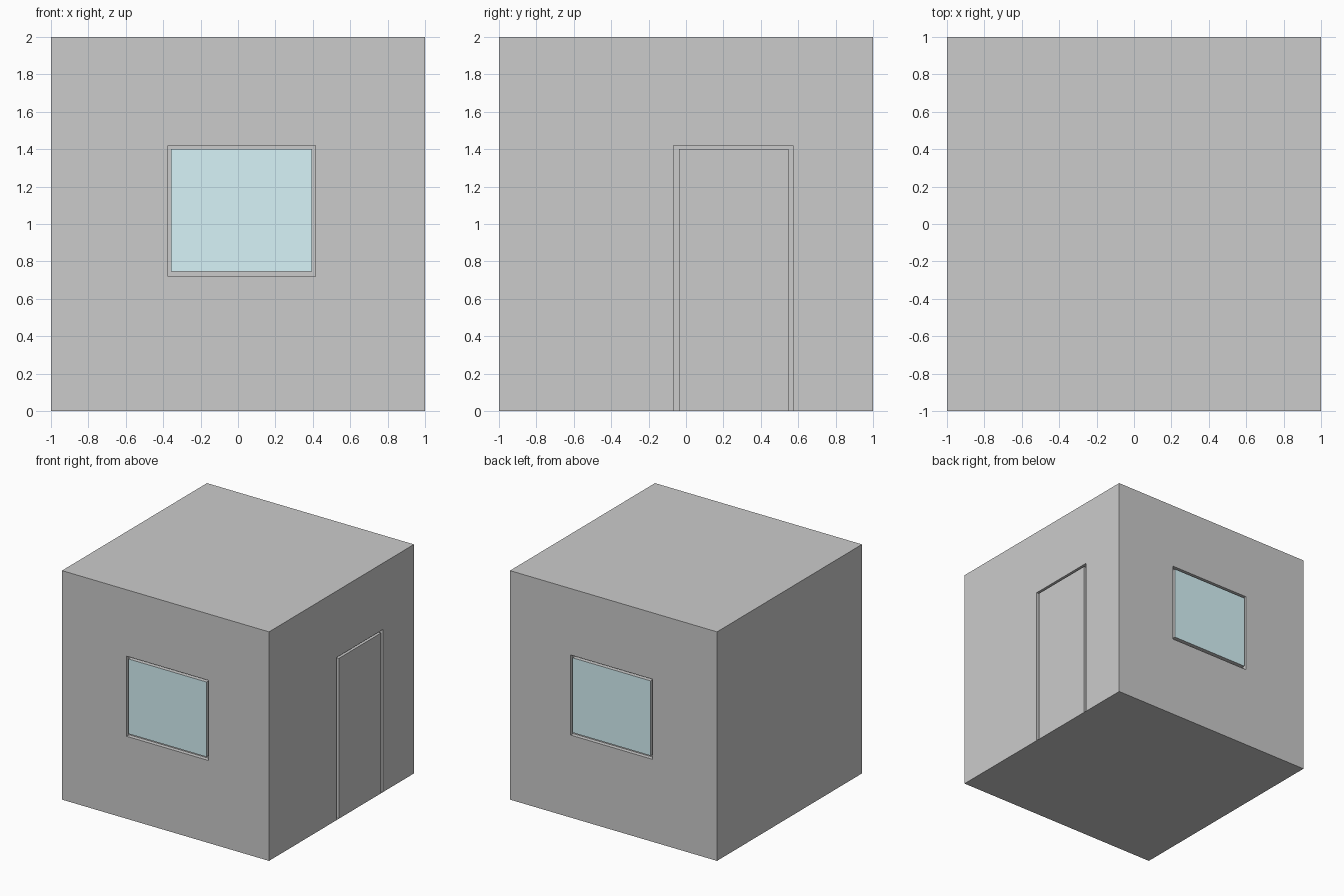
import bpy, bmesh

if "Cube" in bpy.data.objects:
    bpy.data.objects.remove(bpy.data.objects["Cube"])

DEPTH = 0.035  # depth of the grooves around windows and door

glass = bpy.data.materials.new("glass_blue")
glass.diffuse_color = (0.68, 0.90, 0.94, 1)
glass.use_nodes = True
glass.node_tree.nodes["Principled BSDF"].inputs["Base Color"].default_value = glass.diffuse_color
plain = bpy.data.materials.new("plain_grey")
plain.diffuse_color = (0.8, 0.8, 0.8, 1)
plain.use_nodes = True
plain.node_tree.nodes["Principled BSDF"].inputs["Base Color"].default_value = plain.diffuse_color


def box(name, lo, hi):
    """Axis-aligned box between two corners."""
    me = bpy.data.meshes.new(name)
    bm = bmesh.new()
    bmesh.ops.create_cube(bm, size=1)
    for v in bm.verts:
        v.co = [(a + b) / 2 + c * (b - a) for a, b, c in zip(lo, hi, v.co)]
    bm.to_mesh(me)
    bm.free()
    ob = bpy.data.objects.new(name, me)
    bpy.context.collection.objects.link(ob)
    return ob


# Room block
room = box("room_walls", (-1, -1, 0), (1, 1, 2))


def recess(name, lo, hi):
    """Cut a shallow recess into the room block."""
    cutter = box(name + "_cutter", lo, hi)
    cutter.hide_render = True
    cutter.hide_viewport = False
    cutter.display_type = 'WIRE'
    mod = room.modifiers.new(name, 'BOOLEAN')
    mod.operation = 'DIFFERENCE'
    mod.solver = 'EXACT'
    mod.object = cutter


# Front and back windows: recess with a flush pane inside, leaving a thin groove
for name, s in (("front", -1), ("back", 1)):
    inner = s * (1 - DEPTH)
    ys = sorted((inner, s * 1.1))
    recess(name + "_window", (-0.375, ys[0], 0.72), (0.415, ys[1], 1.42))
    yp = sorted((inner, s))
    pane = box(name + "_window_pane", (-0.358, yp[0], 0.747), (0.396, yp[1], 1.40))
    pane.data.materials.append(plain)
    pane.data.materials.append(glass)
    for p in pane.data.polygons:
        if p.center.y * s > 0.999:
            p.material_index = 1

# Door on the right wall
recess("door", (1 - DEPTH, -0.067, 0.002), (1.1, 0.572, 1.42))
box("door_panel", (1 - DEPTH, -0.037, 0.002), (1, 0.547, 1.40))
